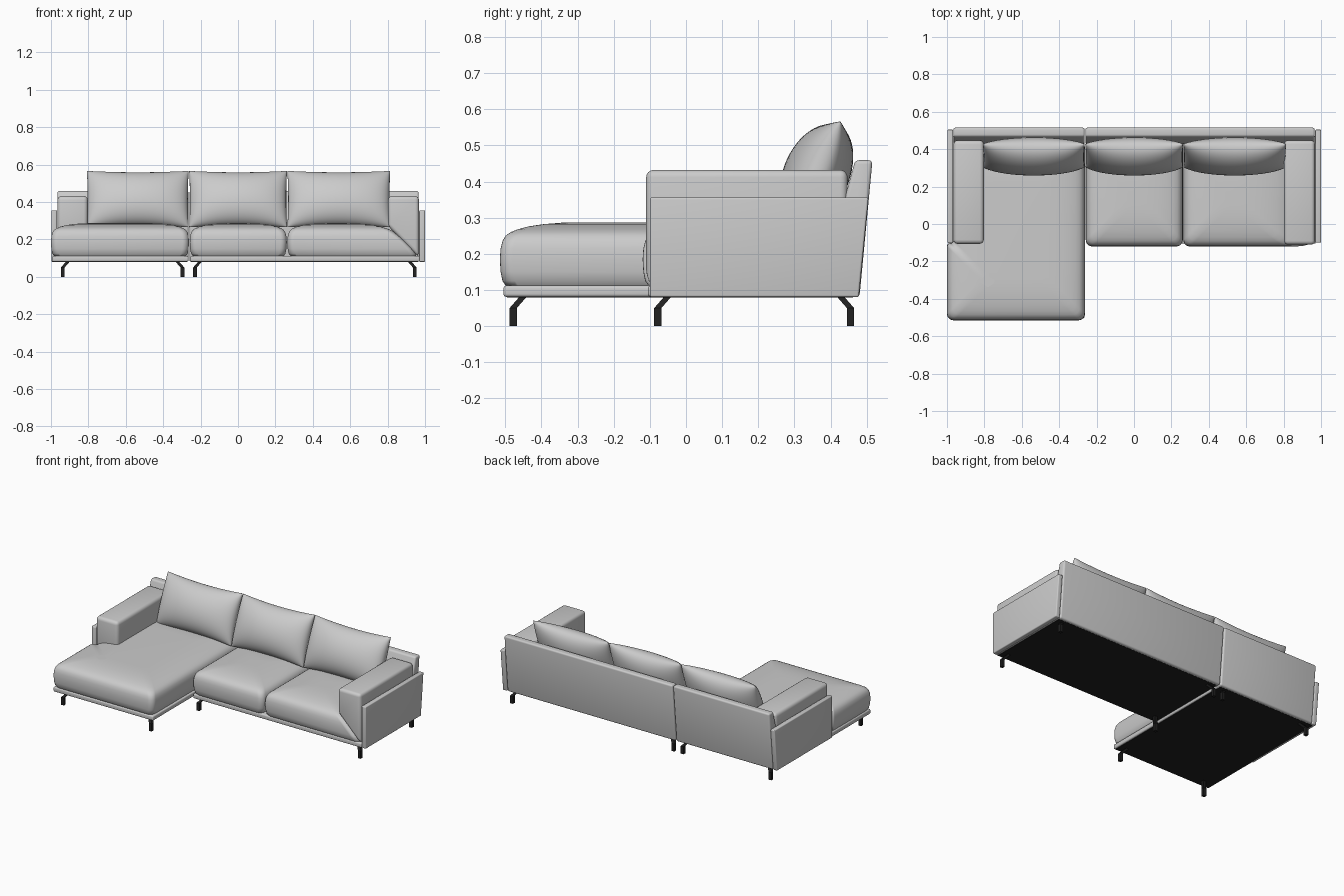
import bpy, bmesh, math
from mathutils import Vector

if "Cube" in bpy.data.objects:
    bpy.data.objects.remove(bpy.data.objects["Cube"])

dark = bpy.data.materials.new("dark")
dark.diffuse_color = (0.015, 0.015, 0.015, 1)
dark.use_nodes = True
dark.node_tree.nodes["Principled BSDF"].inputs["Base Color"].default_value = dark.diffuse_color


def finish(name, bm, mat=None, angle=40):
    bmesh.ops.recalc_face_normals(bm, faces=bm.faces)
    me = bpy.data.meshes.new(name)
    bm.to_mesh(me)
    bm.free()
    ob = bpy.data.objects.new(name, me)
    bpy.context.collection.objects.link(ob)
    if mat:
        me.materials.append(mat)
    bpy.ops.object.select_all(action='DESELECT')
    ob.select_set(True)
    bpy.context.view_layer.objects.active = ob
    bpy.ops.object.shade_smooth_by_angle(angle=math.radians(angle))
    return ob


def loft(bm, rings):
    """Skin a stack of equal-length point rings and cap both ends."""
    vs = [[bm.verts.new(p) for p in r] for r in rings]
    n = len(vs[0])
    for a, b in zip(vs, vs[1:]):
        for i in range(n):
            j = (i + 1) % n
            bm.faces.new((a[i], a[j], b[j], b[i]))
    bm.faces.new(vs[0][::-1])
    bm.faces.new(vs[-1])


def prism(name, pts, a, b, axis='x', bevel=0.008, mat=None):
    """Extrude a 2D profile along x (pts are y,z) or y (pts are x,z)."""
    bm = bmesh.new()
    place = (lambda p, t: (t, p[0], p[1])) if axis == 'x' else (lambda p, t: (p[0], t, p[1]))
    loft(bm, [[place(p, t) for p in pts] for t in (a, b)])
    if bevel:
        bmesh.ops.bevel(bm, geom=bm.edges[:], offset=bevel, segments=4, profile=0.5,
                        affect='EDGES', clamp_overlap=True)
    return finish(name, bm, mat)


def box(name, x0, x1, y0, y1, z0, z1, **kw):
    return prism(name, [(y0, z0), (y1, z0), (y1, z1), (y0, z1)], x0, x1, **kw)


def rounded_inset(poly, inset, radius, seg=6):
    """Offset a counter-clockwise polygon inward and round its corners."""
    P = [Vector(p) for p in poly]
    n = len(P)
    out = []
    for i in range(n):
        d0, d1 = P[i] - P[i - 1], P[(i + 1) % n] - P[i]
        r = min(radius, 0.45 * min(d0.length, d1.length))
        d0.normalize()
        d1.normalize()
        c = P[i] + inset * (Vector((-d0.y, d0.x)) + Vector((-d1.y, d1.x)))
        for k in range(seg + 1):
            a = math.pi / 2 * k / seg
            out.append(c - d0 * r * (1 - math.sin(a)) + d1 * r * (1 - math.cos(a)))
    return out


CROWN = [(0.016, 0.112), (0.007, 0.125), (0.002, 0.15), (0, 0.185), (0.002, 0.215),
         (0.007, 0.235), (0.016, 0.25), (0.03, 0.26), (0.05, 0.268), (0.08, 0.276),
         (0.12, 0.282), (0.17, 0.286), (0.22, 0.287)]


def cushion(name, poly, slope_from=None):
    """Crowned seat cushion; slope_from slants the right end under the arm."""
    bm = bmesh.new()
    rings = []
    for inset, z in CROWN:
        ring = [(p.x, p.y, z) for p in rounded_inset(poly, inset, 0.035)]
        if slope_from is not None:
            ring = [(x - max(0, z - 0.115) if x > slope_from else x, y, z) for x, y, z in ring]
        rings.append(ring)
    loft(bm, rings)
    finish(name, bm, angle=50)


def rect(x0, x1, y0, y1):
    return [(x0, y0), (x1, y0), (x1, y1), (x0, y1)]


def pillow(name, x0, x1, n=28):
    """Leaning back pillow: two bulged sheets joined along a pinched seam."""
    bm = bmesh.new()
    top, bot = Vector((0, 0.427, 0.566)), Vector((0, 0.305, 0.265))
    mid, up = (top + bot) / 2, (top - bot) / 2
    nrm = Vector((0, -up.z, up.y)).normalized()
    for depth in (0.098, -0.085):
        grid = []
        for i in range(n + 1):
            u = math.sin(math.pi / 2 * (2 * i / n - 1))
            row = []
            for j in range(n + 1):
                v = math.sin(math.pi / 2 * (2 * j / n - 1))
                h = max(0, 1 - u * u) ** 0.42 * max(0, 1 - v * v) ** 0.5
                x = (x0 + x1) / 2 + u * (x1 - x0) / 2 * (1 - 0.015 * (1 - v * v))
                p = mid + up * v * (1 - 0.08 * (1 - u * u)) + nrm * depth * h
                row.append(bm.verts.new((x, p.y, p.z)))
            grid.append(row)
        for i in range(n):
            for j in range(n):
                bm.faces.new((grid[i][j], grid[i + 1][j], grid[i + 1][j + 1], grid[i][j + 1]))
    bmesh.ops.remove_doubles(bm, verts=bm.verts, dist=1e-5)
    finish(name, bm, angle=60)


def leg(name, x, y, sx, sy):
    """Square foot with a diagonal upper part leaning inward."""
    bm = bmesh.new()
    h = 0.01
    rings = []
    for off, z in ((0, 0), (0, 0.05), (0.028, 0.082)):
        cx, cy = x + sx * off, y + sy * off
        rings.append([(cx - h, cy - h, z), (cx + h, cy - h, z), (cx + h, cy + h, z), (cx - h, cy + h, z)])
    loft(bm, rings)
    finish(name, bm, dark, 20)


# Base frames with dark undersides
box("chaise_base", -0.993, -0.265, -0.505, 0.47, 0.081, 0.112)
box("sofa_base", -0.255, 0.972, -0.105, 0.47, 0.081, 0.112)
box("chaise_underside", -0.983, -0.275, -0.495, 0.462, 0.079, 0.09, bevel=0, mat=dark)
box("sofa_underside", -0.245, 0.962, -0.095, 0.462, 0.079, 0.09, bevel=0, mat=dark)

# Seat cushions
cushion("chaise_cushion", [(-1, -0.515), (-0.262, -0.515), (-0.262, 0.44),
                           (-0.966, 0.44), (-0.966, -0.103), (-1, -0.103)])
cushion("middle_seat_cushion", rect(-0.258, 0.261, -0.12, 0.44))
cushion("right_seat_cushion", rect(0.264, 0.968, -0.12, 0.44), slope_from=0.6)

# Back panels, leaning backwards
back = [(0.425, 0.08), (0.48, 0.08), (0.516, 0.459), (0.468, 0.459), (0.43, 0.32)]
prism("left_back_panel", back, -0.966, -0.264, bevel=0.011)
prism("right_back_panel", back, -0.26, 0.966, bevel=0.011)

# Thin outer side panels
side = [(-0.1, 0.08), (0.478, 0.08), (0.505, 0.356), (-0.1, 0.356)]
prism("left_side_panel", side, -0.998, -0.967, bevel=0.006)
prism("right_side_panel", side, 0.969, 1.0, bevel=0.006)

# Arms: the left sits on the chaise, the right tapers down beside the seat
box("left_arm", -0.965, -0.803, -0.106, 0.447, 0.2, 0.432, bevel=0.022)
prism("right_arm", [(0.803, 0.432), (0.803, 0.27), (0.967, 0.105), (0.967, 0.432)],
      -0.11, 0.447, axis='y', bevel=0.02)

# Back pillows
for nm, x0, x1 in (("left", -0.808, -0.264), ("middle", -0.261, 0.262), ("right", 0.264, 0.814)):
    pillow(nm + "_back_pillow", x0, x1)

# Legs under both base frames
for part, xl, xr, yf in (("chaise", -0.937, -0.297, -0.478), ("sofa", -0.23, 0.945, -0.078)):
    for sx, x in ((1, xl), (-1, xr)):
        for sy, y in ((1, yf), (-1, 0.455)):
            leg(f"{part}_{'front' if sy > 0 else 'rear'}_{'left' if sx > 0 else 'right'}_leg", x, y, sx, sy)
